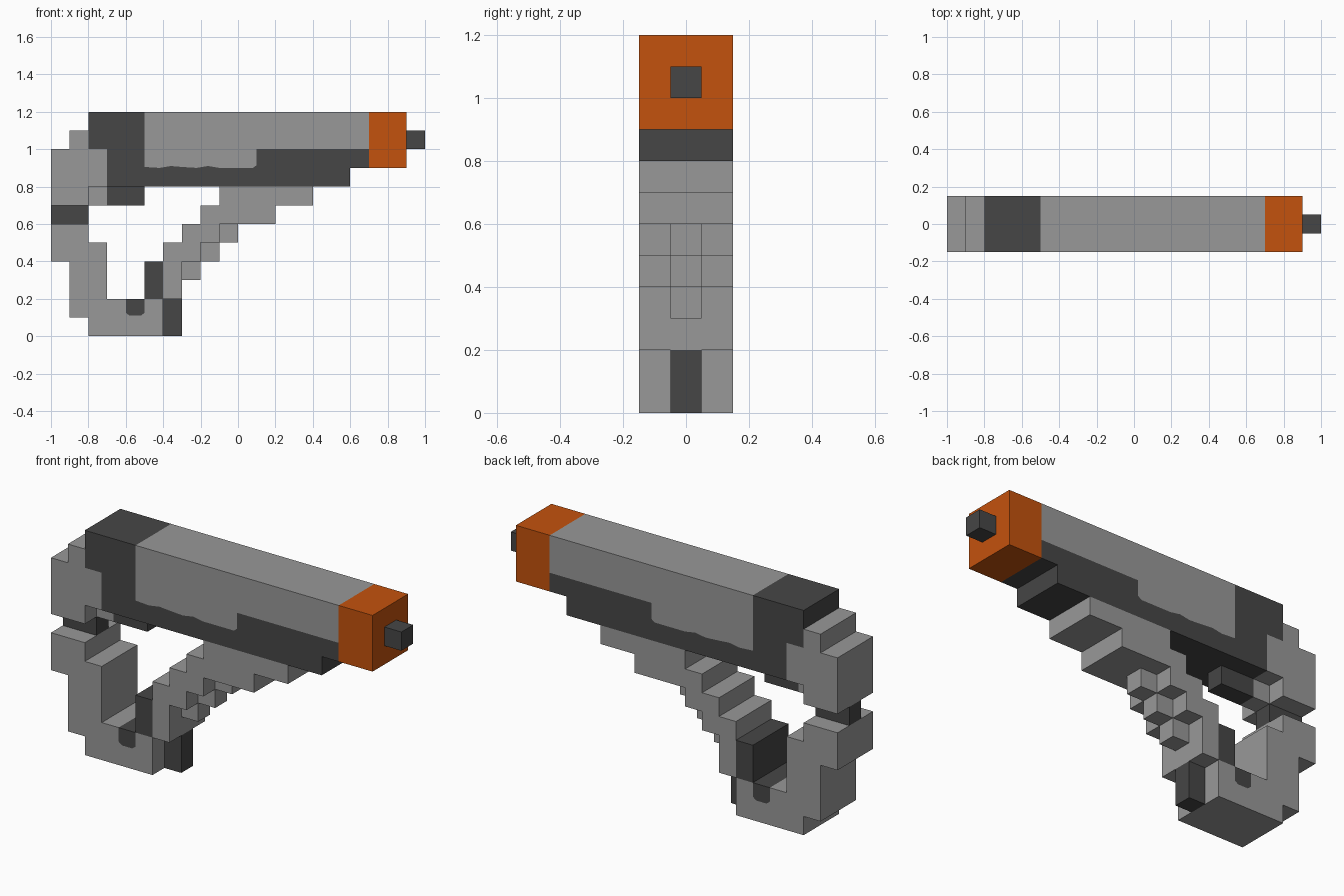
import bpy
import bmesh

cube = bpy.data.objects.get("Cube")
if cube:
    bpy.data.objects.remove(cube, do_unlink=True)


def material(name, rgb):
    m = bpy.data.materials.new(name)
    m.use_nodes = True
    m.diffuse_color = (*rgb, 1)
    bsdf = m.node_tree.nodes["Principled BSDF"]
    bsdf.inputs["Base Color"].default_value = (*rgb, 1)
    bsdf.inputs["Roughness"].default_value = 0.8
    return m


LIGHT = material("light grey", (0.315, 0.315, 0.315))
DARK = material("dark grey", (0.061, 0.061, 0.061))
ORANGE = material("orange", (0.55, 0.085, 0.004))

WIDE, NARROW = 0.15, 0.05


def prism(name, outline, half, mat):
    """Extrude a side outline (x, z) across the width, centred on y = 0."""
    bm = bmesh.new()
    face = bm.faces.new([bm.verts.new((x, -half, z)) for x, z in outline])
    ext = bmesh.ops.extrude_face_region(bm, geom=[face])
    moved = [v for v in ext["geom"] if isinstance(v, bmesh.types.BMVert)]
    bmesh.ops.translate(bm, verts=moved, vec=(0, 2 * half, 0))
    bmesh.ops.recalc_face_normals(bm, faces=bm.faces)
    mesh = bpy.data.meshes.new(name)
    bm.to_mesh(mesh)
    bm.free()
    mesh.materials.append(mat)
    obj = bpy.data.objects.new(name, mesh)
    bpy.context.collection.objects.link(obj)
    return obj


def block(name, x0, x1, z0, z1, half, mat):
    return prism(name, [(x0, z0), (x1, z0), (x1, z1), (x0, z1)], half, mat)


# Barrel: light upper shell and dark frame share a wavy seam
seam = [(-.5, .905), (-.42, .9), (-.36, .91), (-.3, .905), (-.22, .9),
        (-.16, .91), (-.1, .9), (.08, .9), (.1, .915), (.1, 1), (.7, 1)]
prism("upper_shell", seam + [(.7, 1.2), (-.5, 1.2)], WIDE, LIGHT)
prism("dark_frame", [(-.7, .8), (.6, .8), (.6, .9), (.7, .9)] + seam[::-1]
      + [(-.5, 1.2), (-.8, 1.2), (-.8, 1), (-.7, 1)], WIDE, DARK)
block("muzzle_band", .7, .9, .9, 1.2, WIDE, ORANGE)
block("muzzle_tip", .9, 1, 1, 1.1, NARROW, DARK)

# Rear block with the narrow parts below it
prism("rear_block", [(-1, .7), (-.8, .7), (-.8, .8), (-.7, .8), (-.7, 1),
                     (-.8, 1), (-.8, 1.1), (-.9, 1.1), (-.9, 1), (-1, 1)],
      WIDE, LIGHT)
block("rear_spacer", -.8, -.7, .7, .8, NARROW, LIGHT)
block("under_rail", -.7, -.5, .7, .8, NARROW, DARK)
block("rear_hinge", -1, -.8, .6, .7, NARROW, DARK)

# Curved handle with a dark inlay in its base
notch = [(-.5, .2), (-.5, .125), (-.52, .11), (-.58, .11), (-.6, .125), (-.6, .2)]
prism("handle", [(-1, .4), (-.9, .4), (-.9, .1), (-.8, .1), (-.8, 0),
                 (-.4, 0), (-.4, .2)] + notch
      + [(-.7, .2), (-.7, .5), (-.8, .5), (-.8, .6), (-1, .6)], WIDE, LIGHT)
prism("handle_inlay", notch, WIDE, DARK)
block("front_grip_pad", -.5, -.4, .2, .4, WIDE, DARK)
block("lower_trigger", -.4, -.3, 0, .2, NARROW, DARK)

# Stepped strut rising from the handle to the barrel
prism("stepped_strut", [(-.4, .2), (-.3, .2), (-.3, .4), (-.2, .4), (-.2, .5),
                        (-.1, .5), (-.1, .6), (.2, .6), (.2, .7), (.4, .7),
                        (.4, .8), (-.1, .8), (-.1, .7), (-.2, .7), (-.2, .6),
                        (-.3, .6), (-.3, .5), (-.4, .5)], WIDE, LIGHT)
for i in range(3):
    s = i * .1
    block(f"strut_tooth_{i + 1}", -.3 + s, -.2 + s, .3 + s, .4 + s, NARROW, LIGHT)
